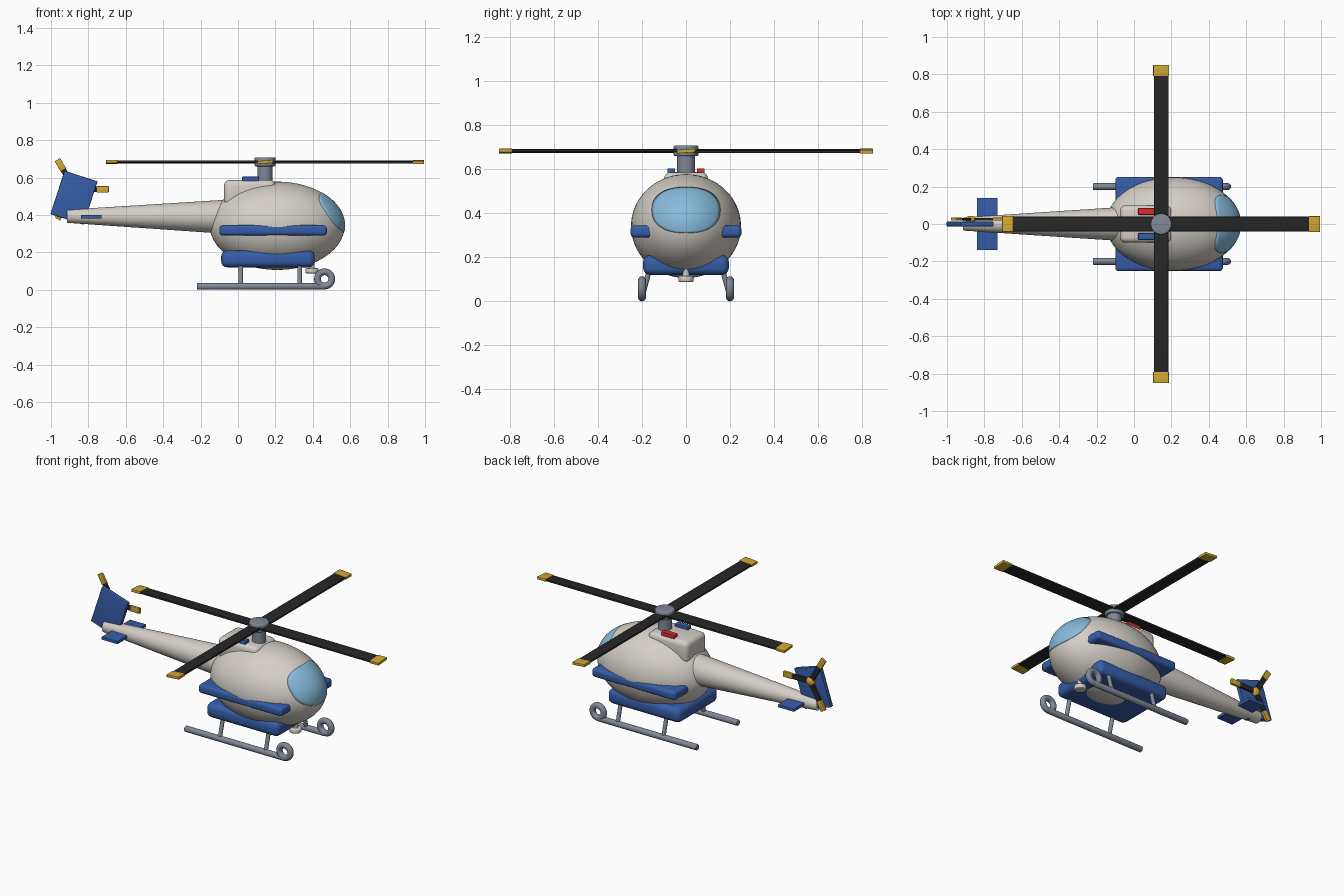
import bpy, bmesh, math
from mathutils import Matrix, Vector

if "Cube" in bpy.data.objects:
    bpy.data.objects.remove(bpy.data.objects["Cube"])


def material(name, rgb):
    m = bpy.data.materials.new(name)
    m.diffuse_color = (*rgb, 1)
    m.use_nodes = True
    m.node_tree.nodes["Principled BSDF"].inputs["Base Color"].default_value = m.diffuse_color
    return m


CREAM = material("cream", (.66, .62, .57))
BLUE = material("blue", (.036, .11, .39))
GLASS = material("sky_blue_glass", (.24, .49, .70))
GREY = material("steel_grey", (.22, .25, .31))
DARK = material("charcoal", (.02, .02, .02))
YELLOW = material("yellow", (.65, .40, .035))
RED = material("red", (.68, .026, .026))


def finish(name, bm, mat, bevel=0, segments=4):
    bmesh.ops.recalc_face_normals(bm, faces=bm.faces)
    if bevel:
        bmesh.ops.bevel(bm, geom=bm.edges[:], offset=bevel, segments=segments,
                        profile=.5, affect='EDGES')
    me = bpy.data.meshes.new(name)
    bm.to_mesh(me)
    bm.free()
    me.materials.append(mat)
    ob = bpy.data.objects.new(name, me)
    bpy.context.collection.objects.link(ob)
    bpy.ops.object.select_all(action='DESELECT')
    ob.select_set(True)
    bpy.context.view_layer.objects.active = ob
    bpy.ops.object.shade_smooth_by_angle(angle=math.radians(35))
    return ob


def box(name, lo, hi, mat, bevel=0, matrix=Matrix()):
    lo, hi = Vector(lo), Vector(hi)
    bm = bmesh.new()
    bmesh.ops.create_cube(bm, size=1, matrix=Matrix.Translation((lo + hi) / 2)
                          @ Matrix.Diagonal((*(hi - lo), 1)))
    bmesh.ops.transform(bm, matrix=matrix, verts=bm.verts)
    return finish(name, bm, mat, bevel)


def rod(name, a, b, r1, r2, mat, bevel=0):
    a, b = Vector(a), Vector(b)
    d = b - a
    bm = bmesh.new()
    bmesh.ops.create_cone(bm, cap_ends=True, segments=40, radius1=r1, radius2=r2,
                          depth=d.length, matrix=Matrix.Translation((a + b) / 2)
                          @ d.to_track_quat('Z', 'Y').to_matrix().to_4x4())
    if bevel:
        rim = [e for e in bm.edges if any(len(f.verts) > 4 for f in e.link_faces)]
        bmesh.ops.bevel(bm, geom=rim, offset=bevel, segments=3, profile=.5, affect='EDGES')
    return finish(name, bm, mat)


def ball(name, centre, radii, mat):
    bm = bmesh.new()
    bmesh.ops.create_uvsphere(bm, u_segments=64, v_segments=40, radius=1,
                              matrix=Matrix.Translation(centre) @ Matrix.Diagonal((*radii, 1)))
    return finish(name, bm, mat)


# Cabin
C, R = Vector((.21, 0, .342)), Vector((.36, .25, .236))
ball("cabin", C, R, CREAM)

# Windshield: rounded patch projected on the nose
bm = bmesh.new()
rings, n = 12, 64


def on_nose(t, a):
    c, s = math.cos(a), math.sin(a)
    y = t * .156 * math.copysign(abs(c) ** .85, c)
    z = .415 + t * .105 * math.copysign(abs(s) ** .85, s)
    k = 1 - (y / R.y) ** 2 - ((z - C.z) / R.z) ** 2
    return C.x + R.x * math.sqrt(max(k, 0)) + .003, y, z


loops = [[bm.verts.new(on_nose(i / rings, j * math.tau / n)) for j in range(n)]
         for i in range(1, rings + 1)]
mid = bm.verts.new(on_nose(0, 0))
for j in range(n):
    k = (j + 1) % n
    bm.faces.new((mid, loops[0][j], loops[0][k]))
    for p, q in zip(loops, loops[1:]):
        bm.faces.new((p[j], q[j], q[k], p[k]))
glass = finish("windshield", bm, GLASS)
solid = glass.modifiers.new("thickness", 'SOLIDIFY')
solid.thickness = .006
solid.offset = -1

# Side step slab and belly slab
box("side_sponsons", (-.1, -.252, .29), (.475, .252, .345), BLUE, .018)
box("belly_slab", (-.09, -.195, .12), (.41, .195, .21), BLUE, .032)

# Engine housing with two warning lamps
box("engine_housing", (-.075, -.1, .45), (.2, .1, .587), CREAM, .03)
for name, y, mat in (("red_lamp", .067, RED), ("blue_lamp", -.067, BLUE)):
    box(name, (.022, y - .018, .575), (.112, y + .018, .605), mat, .004)

# Tail boom and stabilizer
rod("tail_boom", (-.05, 0, .39), (-.915, 0, .393), .092, .035, CREAM, .006)
box("stabilizer", (-.84, -.14, .381), (-.73, .14, .4), BLUE, .003)

# Tail fin, a leaning plate
box("tail_fin", (-.093, -.013, -.122), (.093, .013, .122), BLUE, .004,
    Matrix.Translation((-.877, 0, .492)) @ Matrix.Rotation(math.radians(18), 4, 'Y'))

# Tail rotor
for i in range(3):
    m = Matrix.Translation((-.874, .026, .537)) @ Matrix.Rotation(i * math.tau / 3, 4, 'Y')
    box(f"tail_blade_{i}", (0, -.007, -.015), (.13, .007, .015), DARK, .002, m)
    box(f"tail_blade_tip_{i}", (.12, -.008, -.017), (.183, .008, .017), YELLOW, .002, m)
ball("tail_rotor_hub", (-.874, .024, .537), (.028, .02, .028), YELLOW)

# Main rotor
rod("mast", (.145, 0, .56), (.145, 0, .67), .04, .04, GREY)
rod("rotor_hub", (.145, 0, .66), (.145, 0, .708), .056, .056, GREY, .006)
for i in range(4):
    m = (Matrix.Translation((.145, 0, .683)) @ Matrix.Rotation(i * math.pi / 2, 4, 'Z')
         @ Matrix.Rotation(math.radians(4), 4, 'X'))
    box(f"main_blade_{i}", (.03, -.039, -.006), (.8, .039, .006), DARK, .002, m)
    box(f"main_blade_tip_{i}", (.79, -.042, -.008), (.85, .042, .008), YELLOW, .002, m)

# Landing skids with front rings and struts
for side, s in (("left", -1), ("right", 1)):
    y = .2 * s
    rod(f"{side}_skid", (-.22, y, .018), (.463, y, .018), .018, .018, GREY, .004)
    bpy.ops.mesh.primitive_torus_add(major_radius=.038, minor_radius=.018, major_segments=40,
                                     minor_segments=16, location=(.463, y, .058),
                                     rotation=(math.pi / 2, 0, 0))
    ring = bpy.context.object
    ring.name = f"{side}_skid_ring"
    ring.data.materials.append(GREY)
    bpy.ops.object.shade_smooth()
    for x in (.015, .33):
        rod(f"{side}_strut", (x, .162 * s, .16), (x, y, .02), .012, .012, GREY)

# Landing lamp under the nose
rod("landing_lamp", (.395, 0, .088), (.395, 0, .115), .035, .035, CREAM, .006)
rod("landing_lamp_stem", (.395, 0, .1), (.395, 0, .16), .015, .015, CREAM)
